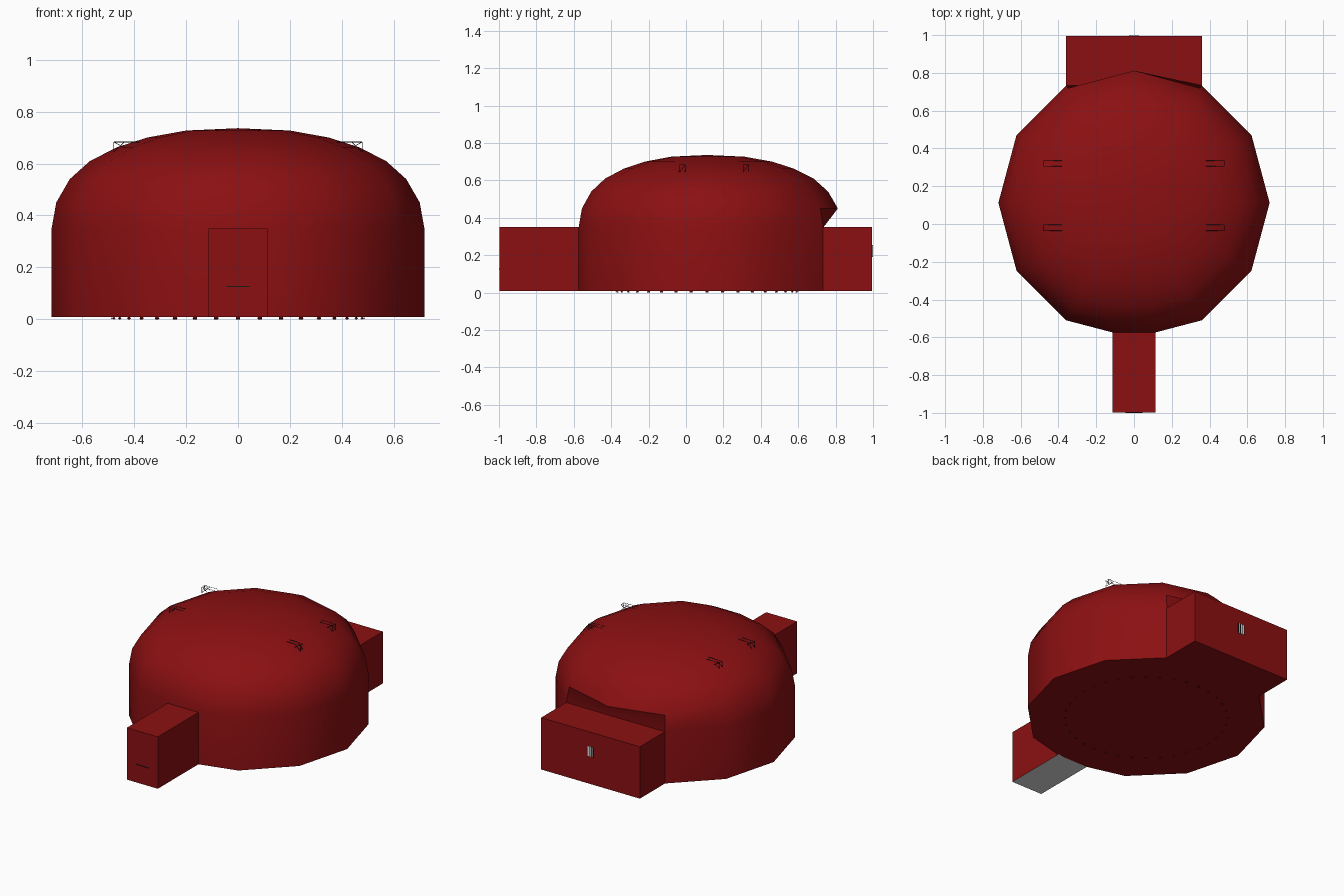
import bpy, bmesh, math
from mathutils import Vector

old = bpy.data.objects.get("Cube")
if old:
    bpy.data.objects.remove(old, do_unlink=True)


def material(name, r, g, b):
    m = bpy.data.materials.new(name)
    m.use_nodes = True
    m.diffuse_color = (r, g, b, 1)
    m.node_tree.nodes["Principled BSDF"].inputs["Base Color"].default_value = (r, g, b, 1)
    return m


RED = material("dark red", 0.26, 0.005, 0.006)
PALE = material("pale grey", 0.73, 0.73, 0.73)
BLACK = material("black", 0.01, 0.01, 0.01)


def finish(name, bm, *mats):
    bmesh.ops.recalc_face_normals(bm, faces=bm.faces)
    mesh = bpy.data.meshes.new(name)
    bm.to_mesh(mesh)
    bm.free()
    for m in mats:
        mesh.materials.append(m)
    ob = bpy.data.objects.new(name, mesh)
    bpy.context.collection.objects.link(ob)
    return ob


def add_box(bm, lo, hi):
    lo, hi = Vector(lo), Vector(hi)
    verts = bmesh.ops.create_cube(bm, size=1)["verts"]
    for v in verts:
        v.co = (lo + hi) / 2 + Vector([a * b for a, b in zip(v.co, hi - lo)])


def box(name, lo, hi, *mats):
    bm = bmesh.new()
    add_box(bm, lo, hi)
    return finish(name, bm, *mats)


BASE, WALL, CY = 0.008, 0.35, 0.112

# Domed hall: twelve-sided footprint, blunt at the entrance, flat at the annex
footprint = []
for i in range(12):
    a = math.radians(30 * i)
    if i == 9:
        footprint += [(-0.16, -0.955), (0.16, -0.955)]
    else:
        footprint.append((math.cos(a), math.sin(a)))
profile = [(0.718, BASE), (0.718, WALL), (0.70, 0.45), (0.648, 0.54), (0.57, 0.61),
           (0.465, 0.663), (0.35, 0.70), (0.2, 0.727)]
bm = bmesh.new()
rings = []
for r, z in profile:
    ring = []
    for x, y in footprint:
        flat = z <= WALL and y > 0.99
        ring.append(bm.verts.new((x * r, CY + (0.868 if flat else y) * r, z)))
    rings.append(ring)
n = len(footprint)
for low, high in zip(rings, rings[1:]):
    for i in range(n):
        j = (i + 1) % n
        bm.faces.new((low[i], low[j], high[j], high[i]))
apex = bm.verts.new((0, CY, 0.736))
for i in range(n):
    bm.faces.new((rings[-1][i], rings[-1][(i + 1) % n], apex))
bm.faces.new(rings[0])
hall = finish("domed_hall", bm, RED)
bpy.ops.object.select_all(action="DESELECT")
hall.select_set(True)
bpy.context.view_layer.objects.active = hall
bpy.ops.object.shade_smooth_by_angle(angle=math.radians(40))

# Entrance passage with a pale floor underside
passage = box("entrance_passage", (-0.113, -0.997, BASE), (0.113, -0.565, WALL), RED, PALE)
for f in passage.data.polygons:
    if f.normal.z < -0.9:
        f.material_index = 1
box("entrance_slot", (-0.045, -1.0, 0.125), (0.045, -0.996, 0.129), BLACK)

# Rear annex and its small louvre
box("rear_annex", (-0.36, 0.7, BASE), (0.36, 0.995, WALL), RED)
box("louvre_plate", (-0.022, 0.994, 0.19), (0.022, 0.998, 0.255), PALE)
bm = bmesh.new()
for k in range(4):
    x = -0.021 + 0.014 * k
    add_box(bm, (x - 0.0015, 0.996, 0.19), (x + 0.0015, 1.0, 0.255))
finish("louvre_bars", bm, BLACK)


# Small roof trusses made of thin rods
def add_rod(bm, a, b, r=0.0012):
    a, b = Vector(a), Vector(b)
    verts = bmesh.ops.create_cone(bm, segments=4, radius1=r, radius2=r,
                                  depth=(b - a).length, cap_ends=True)["verts"]
    turn = (b - a).to_track_quat("Z", "Y")
    for v in verts:
        v.co = (a + b) / 2 + turn @ v.co


for side, sname in ((1, "left"), (-1, "right")):
    for y0, z1, yname in ((0.305, 0.683, "rear"), (-0.035, 0.683, "front")):
        bm = bmesh.new()
        x0, x1, y1, z0 = 0.38 * side, 0.478 * side, y0 + 0.03, 0.645
        for y in (y0, y1):
            add_rod(bm, (x0, y, z1), (x1, y, z1))
            add_rod(bm, (x1, y, z0), (x1, y, z1))
            add_rod(bm, (x1 - 0.04 * side, y, z0 + 0.015), (x1, y, z1))
            add_rod(bm, (x1 - 0.04 * side, y, z1), (x1, y, z0))
        add_rod(bm, (x1, y0, z0), (x1, y1, z1))
        add_rod(bm, (x1, y0, z1), (x1, y1, z1))
        finish(f"roof_truss_{yname}_{sname}", bm, BLACK)

# Broken ring of slim runners under the floor
bm = bmesh.new()
for i in range(36):
    a = math.radians(10 * i)
    p = Vector((0.485 * math.cos(a), CY + 0.485 * math.sin(a), 0.004))
    t = Vector((-math.sin(a), math.cos(a), 0)) * 0.008
    add_rod(bm, p - t, p + t, 0.004)
finish("floor_runners", bm, RED)
